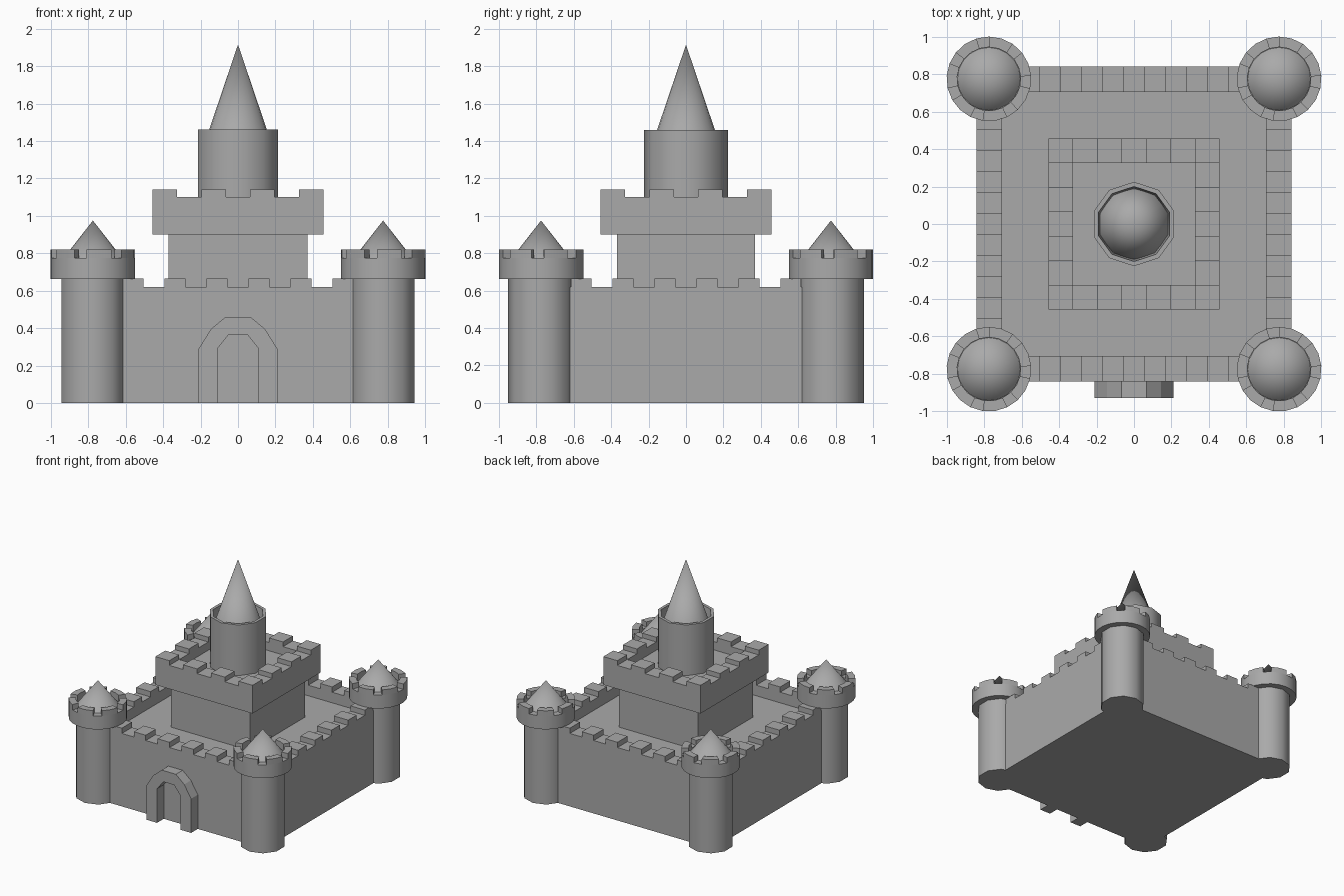
import bpy, bmesh, math

cube = bpy.data.objects.get("Cube")
if cube:
    bpy.data.objects.remove(cube, do_unlink=True)

stone = bpy.data.materials.new("grey_stone")
stone.use_nodes = True
GREY = (0.4, 0.4, 0.4, 1)
stone.diffuse_color = GREY
stone.node_tree.nodes["Principled BSDF"].inputs["Base Color"].default_value = GREY


def finish(name, bm, loc=(0, 0, 0), turn=0, smooth=False):
    bmesh.ops.remove_doubles(bm, verts=bm.verts, dist=1e-5)
    bmesh.ops.recalc_face_normals(bm, faces=bm.faces)
    mesh = bpy.data.meshes.new(name)
    bm.to_mesh(mesh)
    bm.free()
    mesh.materials.append(stone)
    if smooth:
        mesh.shade_smooth()
        mesh.set_sharp_from_angle(angle=math.radians(40))
    obj = bpy.data.objects.new(name, mesh)
    obj.location = loc
    obj.rotation_euler.z = turn
    bpy.context.collection.objects.link(obj)
    return obj


def box(name, half, z0, z1):
    bm = bmesh.new()
    bmesh.ops.create_cube(bm, size=1)
    for v in bm.verts:
        v.co = (v.co.x * 2 * half, v.co.y * 2 * half, z0 if v.co.z < 0 else z1)
    return finish(name, bm)


def prism(name, outline, y0, y1, turn=0):
    """Extrude an x-z outline from y0 to y1."""
    bm = bmesh.new()
    face = bm.faces.new([bm.verts.new((x, y0, z)) for x, z in outline])
    new = bmesh.ops.extrude_face_region(bm, geom=[face])["geom"]
    moved = [g for g in new if isinstance(g, bmesh.types.BMVert)]
    bmesh.ops.translate(bm, verts=moved, vec=(0, y1 - y0, 0))
    return finish(name, bm, turn=turn)


def lathe(name, profile, sides, loc=(0, 0, 0), steps=None):
    """Turn an r-z profile; profile may be a function of the segment number."""
    bm = bmesh.new()
    for i in range(sides):
        points = profile(i) if callable(profile) else profile
        rings = []
        for k in (i, i + 1):
            a = math.pi / 2 + math.tau * k / sides
            rings.append([bm.verts.new((r * math.cos(a), r * math.sin(a), z))
                          for r, z in points])
        for j in range(len(points) - 1):
            quad = [rings[0][j], rings[0][j + 1], rings[1][j + 1], rings[1][j]]
            if points[j][0] == 0:
                quad.pop(3)
            elif points[j + 1][0] == 0:
                quad.pop(2)
            bm.faces.new(quad)
    return finish(name, bm, loc, smooth=True)


def battlements(name, half, inner, z0, gap_z, top_z, count):
    """Four walls with a stepped top; odd segments are gaps."""
    width = 2 * half / count
    for side in range(4):
        end = half if side % 2 == 0 else inner
        line = [(end, z0), (-end, z0)]
        for i in range(count):
            a = max(-end, -half + i * width)
            b = min(end, -half + (i + 1) * width)
            if b - a > 1e-4:
                z = gap_z if i % 2 else top_z
                line += [(a, z), (b, z)]
        prism(f"{name}_{side + 1}", line, -half, -inner, side * math.pi / 2)


# Outer walls and courtyard
battlements("outer_wall", 0.84, 0.705, 0, 0.62, 0.665, 15)
box("courtyard", 0.71, 0, 0.53)

# Keep with overhanging parapet
box("keep", 0.37, 0.5, 0.92)
box("keep_deck", 0.33, 0.9, 1.03)
battlements("keep_parapet", 0.457, 0.325, 0.9, 1.10, 1.14, 7)

# Central tower and spire
lathe("central_tower", [(0, 1.0), (0.225, 1.0), (0.225, 1.46), (0.2, 1.46),
                        (0.19, 1.36), (0, 1.36)], 10)
lathe("spire", [(0, 1.34), (0.195, 1.34), (0, 1.915)], 20)


# Corner towers: shaft, crown with seven merlons, conical roof
def crown(i):
    top = 0.775 if i % 3 == 0 else 0.82
    return [(0, 0.662), (0.226, 0.662), (0.226, 0.775), (0.226, top),
            (0.17, top), (0.17, 0.775), (0.17, 0.76), (0, 0.76)]


def merlon_sides(obj):
    """Close the open ends of the merlons."""
    bm = bmesh.new()
    bm.from_mesh(obj.data)
    bmesh.ops.dissolve_degenerate(bm, edges=bm.edges, dist=1e-5)
    rim = [e for e in bm.edges if e.is_boundary]
    bmesh.ops.holes_fill(bm, edges=rim, sides=4)
    bmesh.ops.recalc_face_normals(bm, faces=bm.faces)
    bm.to_mesh(obj.data)
    bm.free()


def wedge(name, loc, i):
    """One merlon two segments wide."""
    bm = bmesh.new()
    rows = []
    for k in range(3):
        a = math.pi / 2 + math.tau * (i * 3 + 1 + k) / 21
        rows.append([bm.verts.new((r * math.cos(a), r * math.sin(a), z))
                     for r, z in ((0.226, 0.775), (0.226, 0.82),
                                  (0.17, 0.82), (0.17, 0.775))])
    for p, q in zip(rows, rows[1:]):
        for j in range(4):
            n = (j + 1) % 4
            bm.faces.new([p[j], p[n], q[n], q[j]])
    bm.faces.new(rows[0])
    bm.faces.new(rows[2])
    finish(name, bm, loc, smooth=True)


for sx, x in (("left", 0.775), ("right", -0.775)):
    for sy, y in (("front", -0.775), ("back", 0.775)):
        tag, loc = f"{sy}_{sx}", (x, y, 0)
        lathe(f"{tag}_tower", [(0, 0), (0.176, 0), (0.176, 0.67), (0, 0.67)], 10, loc)
        lathe(f"{tag}_crown", crown(0), 21, loc)
        for m in range(7):
            wedge(f"{tag}_merlon_{m + 1}", loc, m)
        lathe(f"{tag}_roof", [(0, 0.755), (0.172, 0.755), (0, 0.975)], 20, loc)

# Gate arch
outer = [(0.21, 0), (0.21, 0.29), (0.145, 0.395), (0.067, 0.46)]
inner = [(0.11, 0), (0.11, 0.29), (0.05, 0.365)]
flip = lambda pts: [(-x, z) for x, z in pts]
arch = outer + flip(outer)[::-1] + flip(inner) + inner[::-1]
prism("gate_arch", arch, -0.93, -0.835)
